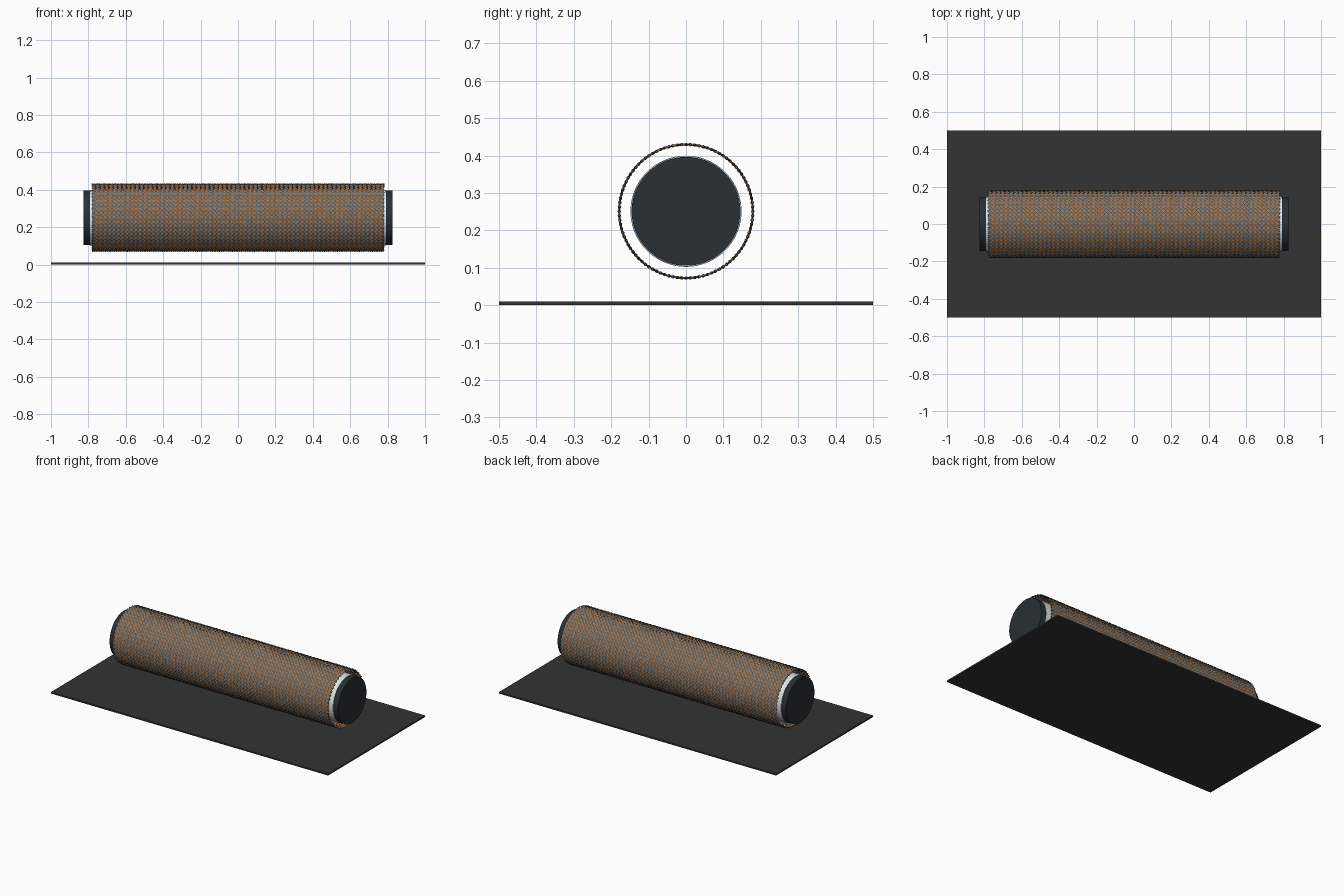
import bpy, bmesh, math
from mathutils import Vector

if "Cube" in bpy.data.objects:
    bpy.data.objects.remove(bpy.data.objects["Cube"])

ZC = 0.251           # height of the roller axis
HALF = 0.778         # half length of the braided sleeve


def material(name, rgb):
    m = bpy.data.materials.new(name)
    m.diffuse_color = (*rgb, 1)
    m.use_nodes = True
    m.node_tree.nodes["Principled BSDF"].inputs["Base Color"].default_value = m.diffuse_color
    return m


def finish(bm, name, mat, smooth=True):
    bmesh.ops.recalc_face_normals(bm, faces=bm.faces)
    me = bpy.data.meshes.new(name)
    bm.to_mesh(me)
    bm.free()
    me.materials.append(mat)
    ob = bpy.data.objects.new(name, me)
    bpy.context.collection.objects.link(ob)
    if smooth:
        bpy.context.view_layer.objects.active = ob
        ob.select_set(True)
        bpy.ops.object.shade_smooth_by_angle(angle=math.radians(50))
        ob.select_set(False)
    return ob


def lathe_x(name, profile, mat, n=96, closed=False):
    """Revolve (x, radius) points around the roller axis."""
    bm = bmesh.new()
    rings = []
    for x, r in profile:
        rings.append([bm.verts.new((x, r * math.cos(2 * math.pi * k / n),
                                    ZC + r * math.sin(2 * math.pi * k / n))) for k in range(n)])
    pairs = list(zip(rings, rings[1:]))
    if closed:
        pairs.append((rings[-1], rings[0]))
    else:
        bm.faces.new(rings[0])
        bm.faces.new(rings[-1])
    for a, b in pairs:
        for k in range(n):
            bm.faces.new((a[k], a[(k + 1) % n], b[(k + 1) % n], b[k]))
    return finish(bm, name, mat)


def braid(name, direction, mat, n=48, r=0.1785, amp=0.0028, half_w=0.0068, half_t=0.0018):
    """One family of helical strands, weaving over and under the other family."""
    bm = bmesh.new()
    turn = 1 / r                                  # 45 degree helix
    crossings = round(2 * HALF * n * turn / math.pi)
    turn = crossings * math.pi / (2 * HALF * n)   # whole number of crossings
    steps = crossings * 2
    for i in range(n):
        prev = None
        for k in range(steps + 1):
            x = -HALF + 2 * HALF * k / steps
            t = 2 * math.pi * i / n + direction * turn * (x + HALF)
            rad = r + direction * amp * math.cos(math.pi * k / 2)
            out = Vector((0, math.cos(t), math.sin(t)))
            around = Vector((0, -math.sin(t), math.cos(t)))
            side = Vector((-direction, 0, 0)) + around
            side.normalize()
            c = Vector((x, 0, ZC)) + out * rad
            ring = [bm.verts.new(c + side * half_w), bm.verts.new(c + out * half_t),
                    bm.verts.new(c - side * half_w), bm.verts.new(c - out * half_t)]
            if prev:
                for a in range(4):
                    b = (a + 1) % 4
                    bm.faces.new((prev[a], prev[b], ring[b], ring[a]))
            else:
                bm.faces.new(ring)
            prev = ring
        bm.faces.new(prev)
    return finish(bm, name, mat)


slate = material("dark slate", (0.022, 0.029, 0.033))
pale = material("pale grey", (0.72, 0.80, 0.80))
copper = material("copper", (0.38, 0.16, 0.055))
steel = material("steel blue", (0.13, 0.16, 0.18))
charcoal = material("charcoal", (0.032, 0.034, 0.032))

# base slab
bm = bmesh.new()
bmesh.ops.create_cube(bm, size=1)
for v in bm.verts:
    v.co = Vector((v.co.x * 2, v.co.y, (v.co.z + 0.5) * 0.01))
finish(bm, "base_plate", charcoal, smooth=False)

# solid core and the pale liner tube around it
lathe_x("core", [(-0.825, 0.1455), (0.825, 0.1455)], slate)
lathe_x("liner_tube", [(-0.79, 0.146), (-0.79, 0.1485), (0.79, 0.1485), (0.79, 0.146)], pale, closed=True)

# braided sleeve
braid("copper_strands", 1, copper)
braid("steel_strands", -1, steel)
